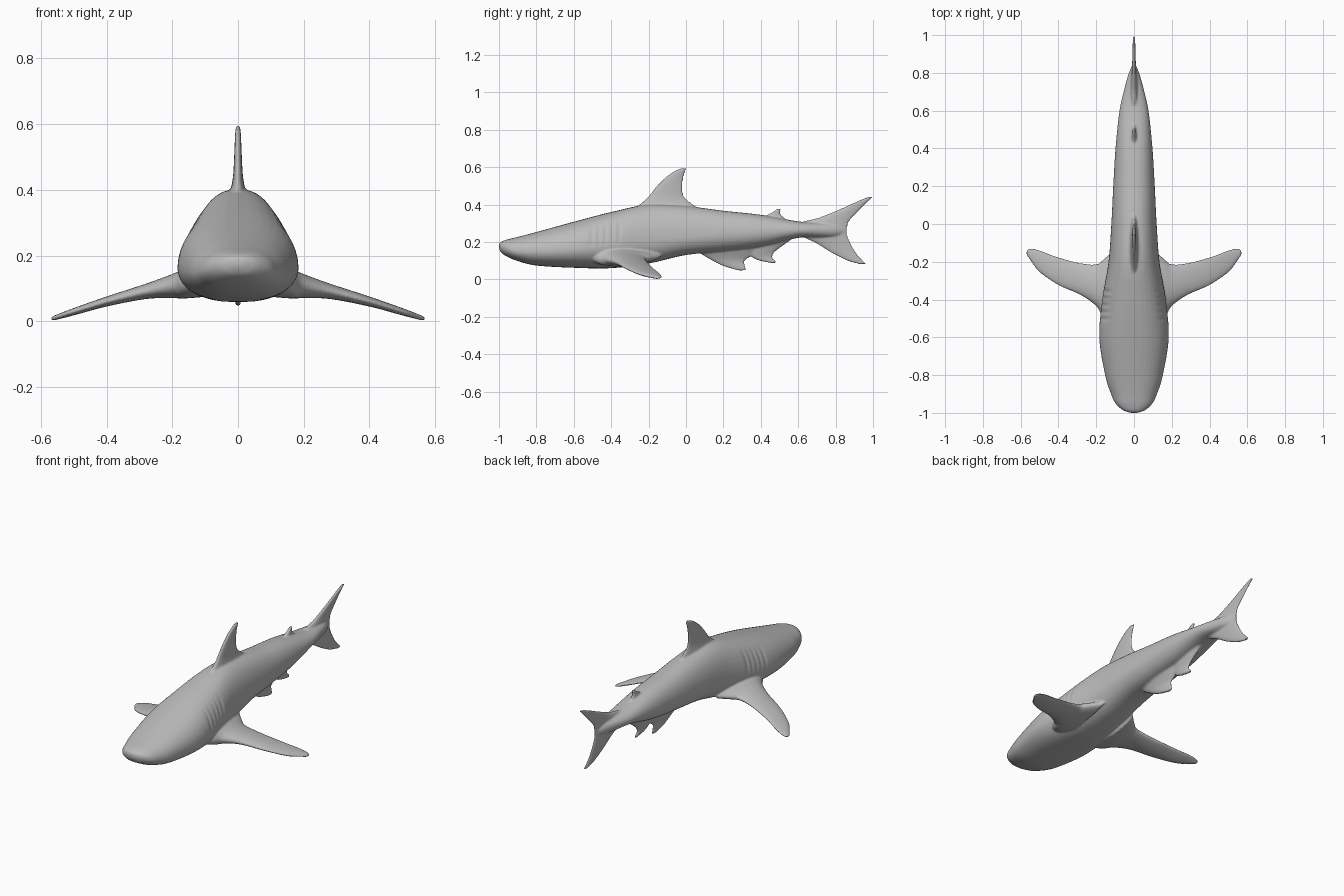
import bpy
import bmesh
import math
from mathutils import Vector

default_cube = bpy.data.objects.get("Cube")
if default_cube:
    bpy.data.objects.remove(default_cube, do_unlink=True)

RING = 40
bm = bmesh.new()


def resample(stations, steps):
    """Run a smooth spline through every station."""
    rows = [Vector(s) for s in stations]
    rows = [2 * rows[0] - rows[1]] + rows + [2 * rows[-1] - rows[-2]]
    result = []
    for a, b, c, d in zip(rows, rows[1:], rows[2:], rows[3:]):
        for i in range(steps):
            t = i / steps
            result.append(0.5 * (2 * b + (c - a) * t
                                 + (2 * a - 5 * b + 4 * c - d) * t ** 2
                                 + (3 * b - a - 3 * c + d) * t ** 3))
    result.append(rows[-2])
    return result


def loft(rings):
    """Skin a closed solid over a row of rings."""
    loops = [[bm.verts.new(p) for p in ring] for ring in rings]
    for first, second in zip(loops, loops[1:]):
        for i in range(RING):
            j = (i + 1) % RING
            bm.faces.new((first[i], first[j], second[j], second[i]))
    bm.faces.new(loops[0][::-1])
    bm.faces.new(loops[-1])


def body_ring(row):
    y, width, top, middle, bottom = row
    width = max(width, 0.002)
    ring = []
    for i in range(RING):
        angle = math.tau * i / RING
        c, s = math.cos(angle), math.sin(angle)
        power = 0.82 if s > 0 else 0.75
        x = width * math.copysign(abs(c) ** power, c)
        z = middle + s * (top - middle if s > 0 else middle - bottom)
        # Shallow gill folds on the flanks
        if -0.52 < y < -0.34 and 0 < s < 0.8:
            fold = math.sin((y + 0.52) / 0.18 * math.pi * 5) ** 2
            x -= math.copysign(0.006 * fold * math.sin(math.pi * s / 0.8), c)
        ring.append((x, y, z))
    return ring


def fin(stations, place):
    """Loft a rounded blade: each station is position, lead, trail, thickness, offset."""
    rings = []
    for pos, lead, trail, thick, offset in resample(stations, 8):
        ring = []
        for i in range(RING):
            angle = math.tau * i / RING
            u = (1 - math.cos(angle)) / 2
            side = 0.5 * thick * math.sin(angle) * (1.2 - 0.4 * u)
            ring.append(place(pos, lead + (trail - lead) * u, offset + side))
        rings.append(ring)
    loft(rings)


def upright_fin(stations):
    fin([s + (0,) for s in stations], lambda pos, y, off: (off, y, pos))


# Body: y, half width, top, widest height, bottom
body = [
    (-1.0, 0.02, 0.19, 0.18, 0.165),
    (-0.985, 0.06, 0.203, 0.172, 0.14),
    (-0.95, 0.098, 0.215, 0.16, 0.118),
    (-0.9, 0.122, 0.227, 0.15, 0.098),
    (-0.8, 0.153, 0.253, 0.15, 0.074),
    (-0.6, 0.184, 0.308, 0.16, 0.062),
    (-0.4, 0.168, 0.36, 0.18, 0.06),
    (-0.2, 0.135, 0.4, 0.205, 0.085),
    (0, 0.12, 0.392, 0.225, 0.13),
    (0.2, 0.11, 0.367, 0.24, 0.15),
    (0.4, 0.098, 0.345, 0.25, 0.175),
    (0.6, 0.077, 0.31, 0.262, 0.222),
    (0.72, 0.05, 0.3, 0.263, 0.225),
    (0.8, 0.027, 0.292, 0.262, 0.23),
    (0.85, 0.006, 0.27, 0.26, 0.25),
]
loft([body_ring(row) for row in resample(body, 24)])

# Tall fin on the back
upright_fin([
    (0.36, -0.31, 0.09, 0.07),
    (0.4, -0.25, 0.04, 0.045),
    (0.44, -0.205, -0.008, 0.03),
    (0.49, -0.165, -0.018, 0.024),
    (0.54, -0.117, -0.014, 0.02),
    (0.575, -0.07, -0.003, 0.017),
    (0.594, -0.03, 0.004, 0.013),
])

# Small fin near the tail
upright_fin([
    (0.3, 0.38, 0.56, 0.04),
    (0.335, 0.42, 0.52, 0.026),
    (0.355, 0.455, 0.504, 0.02),
    (0.378, 0.488, 0.512, 0.014),
])

# Two keel fins under the belly
upright_fin([
    (0.18, 0.02, 0.42, 0.09),
    (0.13, 0.09, 0.36, 0.045),
    (0.1, 0.14, 0.315, 0.026),
    (0.07, 0.2, 0.318, 0.019),
    (0.048, 0.275, 0.323, 0.014),
])
upright_fin([
    (0.21, 0.34, 0.56, 0.06),
    (0.15, 0.33, 0.48, 0.034),
    (0.12, 0.35, 0.462, 0.022),
    (0.1, 0.39, 0.478, 0.018),
    (0.088, 0.45, 0.482, 0.014),
])

# Forked tail
upright_fin([
    (0.082, 0.925, 0.964, 0.013),
    (0.1, 0.86, 0.948, 0.015),
    (0.14, 0.78, 0.912, 0.018),
    (0.19, 0.7, 0.882, 0.024),
    (0.24, 0.61, 0.862, 0.034),
    (0.3, 0.61, 0.868, 0.034),
    (0.33, 0.71, 0.89, 0.024),
    (0.375, 0.82, 0.933, 0.018),
    (0.42, 0.92, 0.978, 0.015),
    (0.443, 0.98, 1.003, 0.013),
])

# Pair of long side fins
for direction in (1, -1):
    fin([
        (0.1, -0.55, -0.13, 0.1, 0.125),
        (0.165, -0.49, -0.19, 0.088, 0.114),
        (0.2, -0.435, -0.213, 0.072, 0.107),
        (0.28, -0.378, -0.207, 0.046, 0.091),
        (0.4, -0.324, -0.175, 0.03, 0.06),
        (0.5, -0.256, -0.137, 0.022, 0.029),
        (0.55, -0.192, -0.128, 0.016, 0.013),
        (0.569, -0.165, -0.138, 0.013, 0.007),
    ], lambda pos, y, off: (direction * pos, y, off))

bmesh.ops.recalc_face_normals(bm, faces=bm.faces)
mesh = bpy.data.meshes.new("shark_body_with_fins")
bm.to_mesh(mesh)
bm.free()
shark = bpy.data.objects.new("shark_body_with_fins", mesh)
bpy.context.collection.objects.link(shark)

# Plain grey skin
grey = bpy.data.materials.new("grey_skin")
grey.use_nodes = True
colour = (0.5, 0.5, 0.5, 1)
grey.diffuse_color = colour
grey.node_tree.nodes["Principled BSDF"].inputs["Base Color"].default_value = colour
mesh.materials.append(grey)

# Fuse the solids into one skin and soften the joins
fuse = shark.modifiers.new("fuse", "REMESH")
fuse.mode = "VOXEL"
fuse.voxel_size = 0.0055
fuse.use_smooth_shade = True
soften = shark.modifiers.new("soften", "SMOOTH")
soften.factor = 0.5
soften.iterations = 6
